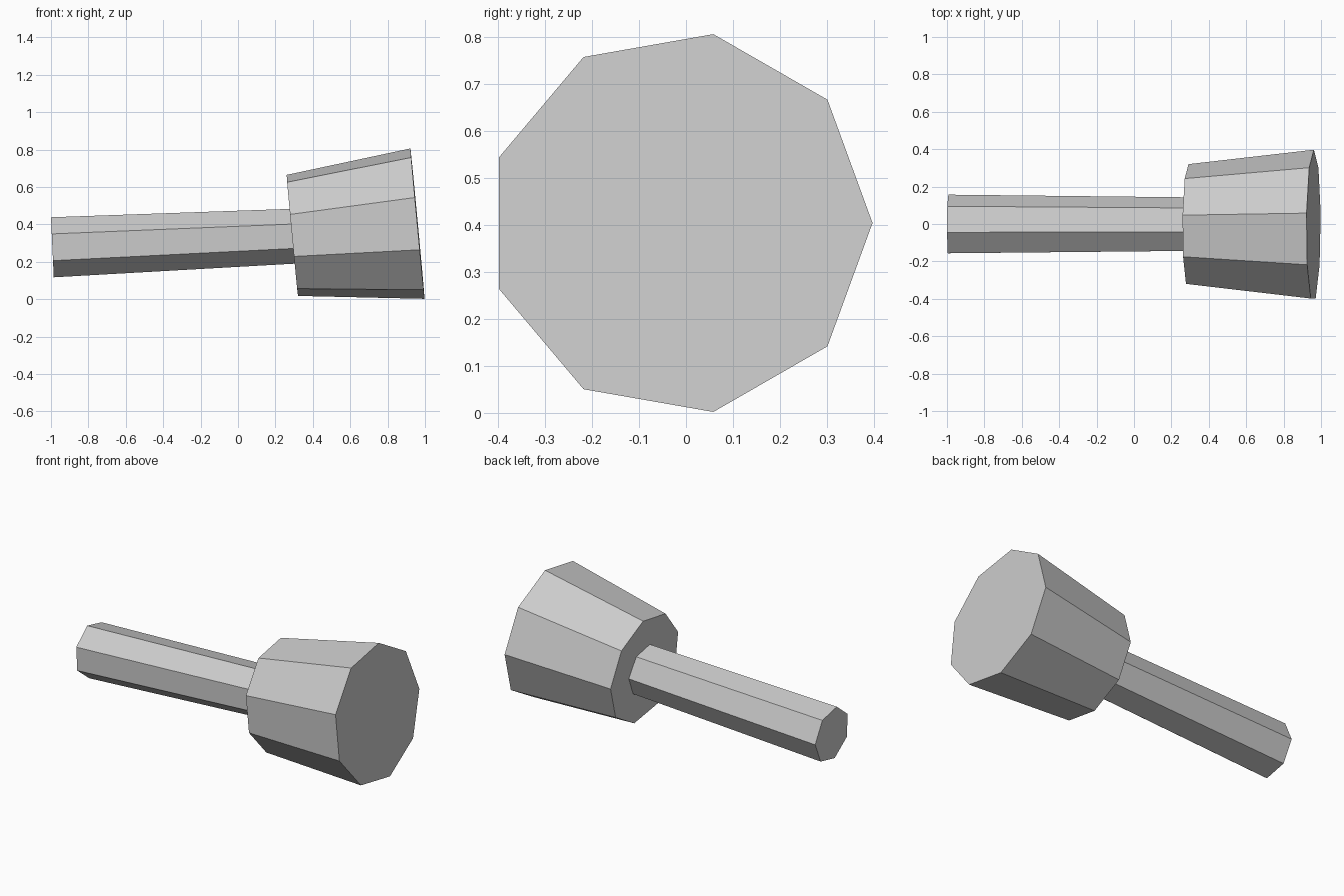
import bpy, bmesh, math
from mathutils import Vector

if "Cube" in bpy.data.objects:
    bpy.data.objects.remove(bpy.data.objects["Cube"])

grey = bpy.data.materials.new("plain grey")
grey.diffuse_color = (0.6, 0.6, 0.6, 1)
grey.use_nodes = True
grey.node_tree.nodes["Principled BSDF"].inputs["Base Color"].default_value = grey.diffuse_color


def tapered_prism(name, sides, start, end, r_start, r_end):
    """Closed flat-sided taper between two points, with one corner facing +y."""
    a, b = Vector(start), Vector(end)
    axis = (b - a).normalized()
    side = Vector((0, 1, 0))
    side = (side - axis * side.dot(axis)).normalized()
    up = axis.cross(side)
    bm = bmesh.new()
    rings = []
    for centre, r in ((a, r_start), (b, r_end)):
        ring = []
        for i in range(sides):
            t = 2 * math.pi * i / sides
            ring.append(bm.verts.new(centre + r * (math.cos(t) * side + math.sin(t) * up)))
        rings.append(ring)
    lo, hi = rings
    for i in range(sides):
        j = (i + 1) % sides
        bm.faces.new((lo[i], lo[j], hi[j], hi[i]))
    bm.faces.new(lo[::-1])
    bm.faces.new(hi)
    bmesh.ops.recalc_face_normals(bm, faces=bm.faces)
    mesh = bpy.data.meshes.new(name)
    bm.to_mesh(mesh)
    bm.free()
    mesh.materials.append(grey)
    obj = bpy.data.objects.new(name, mesh)
    bpy.context.collection.objects.link(obj)
    return obj


# Slim seven-sided handle, narrowing slightly toward the head
tapered_prism("handle", 7, (-0.9925, -0.008, 0.2775), (0.295, -0.008, 0.3365), 0.1648, 0.1505)
# Wide nine-sided head, flaring toward its outer end
tapered_prism("head", 9, (0.29, -0.010, 0.341), (0.96, -0.013, 0.404), 0.330, 0.410)
